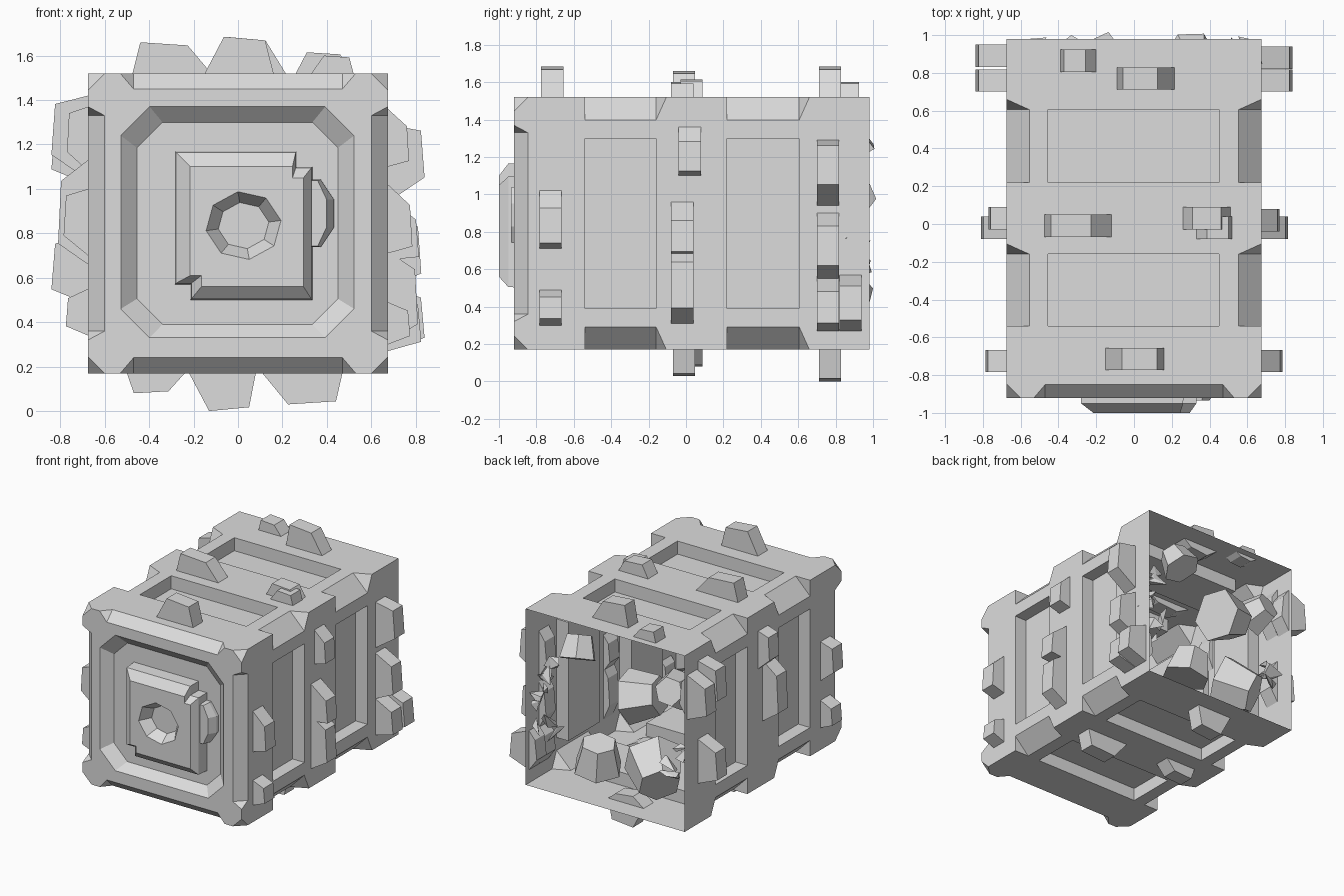
import bpy, bmesh, math, random
from mathutils import Vector, Matrix, Euler

random.seed(11)
cube = bpy.data.objects.get("Cube")
if cube:
    bpy.data.objects.remove(cube, do_unlink=True)

GREY = (0.72, 0.72, 0.72, 1)
stone = bpy.data.materials.new("stone grey")
stone.use_nodes = True
stone.diffuse_color = GREY
stone.node_tree.nodes["Principled BSDF"].inputs["Base Color"].default_value = GREY

# Overall box: half width, front, back, bottom, top
W, FRONT, BACK, LOW, HIGH = 0.675, -0.92, 0.98, 0.17, 1.52
BAYS = [(-0.54, -0.16), (0.22, 0.605)]


def add(name, bm):
    bmesh.ops.recalc_face_normals(bm, faces=bm.faces)
    mesh = bpy.data.meshes.new(name)
    bm.to_mesh(mesh)
    bm.free()
    mesh.materials.append(stone)
    obj = bpy.data.objects.new(name, mesh)
    bpy.context.collection.objects.link(obj)
    return obj


def hull(name, points):
    bm = bmesh.new()
    for p in points:
        bm.verts.new(p)
    result = bmesh.ops.convex_hull(bm, input=bm.verts)
    bmesh.ops.delete(bm, geom=result["geom_interior"], context="VERTS")
    bmesh.ops.dissolve_limit(bm, angle_limit=0.01, verts=bm.verts, edges=bm.edges)
    return add(name, bm)


def box(name, x0, x1, y0, y1, z0, z1):
    return hull(name, [(x, y, z) for x in (x0, x1) for y in (y0, y1) for z in (z0, z1)])


def loft(name, rings):
    """Join rings of (x, z) points, each given with its y, and cap both ends."""
    bm = bmesh.new()
    loops = [[bm.verts.new((x, y, z)) for x, z in pts] for y, pts in rings]
    count = len(loops[0])
    for a, b in zip(loops, loops[1:]):
        for i in range(count):
            j = (i + 1) % count
            bm.faces.new((a[i], a[j], b[j], b[i]))
    bm.faces.new(loops[0])
    bm.faces.new(loops[-1])
    return add(name, bm)


def cut(target, cutters):
    for cutter in cutters:
        cutter.hide_render = True
        mod = target.modifiers.new("cut", "BOOLEAN")
        mod.object = cutter
        mod.operation = "DIFFERENCE"
        mod.solver = "EXACT"
    graph = bpy.context.evaluated_depsgraph_get()
    mesh = bpy.data.meshes.new_from_object(target.evaluated_get(graph))
    target.modifiers.clear()
    target.data = mesh
    for cutter in cutters:
        bpy.data.objects.remove(cutter, do_unlink=True)


def edge_notch(axis, corner, inward, t0, t1, flare0, flare1, d):
    """Wedge that chamfers part of a box edge, with optional flared ends."""
    others = [i for i in range(3) if i != axis]
    mid = [c + s * d / 2 for c, s in zip(corner, inward)]
    points = []
    for end, flare in ((t0, -2 * flare0), (t1, 2 * flare1)):
        for k in range(3):
            p = [c + (s * d if k == i else 0) for i, (c, s) in enumerate(zip(corner, inward))]
            v = Vector((0, 0, 0))
            v[axis] = end + (flare if k == 2 else 0)
            for i, o in enumerate(others):
                v[o] = mid[i] + 2 * (p[i] - mid[i])
            points.append(v)
    return hull("notch cutter", points)


def octagon(x0, x1, z0, z1, c):
    return [(x0 + c, z0), (x1 - c, z0), (x1, z0 + c), (x1, z1 - c),
            (x1 - c, z1), (x0 + c, z1), (x0, z1 - c), (x0, z0 + c)]


def ring(cx, cz, rx, rz, turn=0.15):
    angles = [turn + i * math.tau / 8 for i in range(8)]
    return [(cx + rx * math.cos(a), cz + rz * math.sin(a)) for a in angles]


# Crate shell with recessed bays and notched edges
shell = box("crate_shell", -W, W, FRONT, BACK, LOW, HIGH)
cutters = []
for y0, y1 in BAYS:
    for s in (-1, 1):
        side = sorted((s * (W - 0.1), s * (W + 0.1)))
        cutters.append(box("bay cutter", *side, y0, y1, 0.39, 1.3))
        for z, dz in ((LOW, 1), (HIGH, -1)):
            cutters.append(edge_notch(1, (s * W, z), (-s, dz), y0, y1, 0, 0.055, 0.122))
    for z in (LOW, HIGH):
        cutters.append(box("bay cutter", -0.455, 0.45, y0, y1, z - 0.1, z + 0.1))
for z, dz in ((LOW, 1), (HIGH, -1)):
    cutters.append(edge_notch(0, (FRONT, z), (1, dz), -0.47, 0.47, 0.06, 0.06, 0.07))
for s in (-1, 1):
    cutters.append(edge_notch(2, (s * W, FRONT), (-s, 1), 0.36, 1.33, 0.04, 0.04, 0.075))
    for z, dz in ((LOW, -1), (HIGH, 1)):
        signs = Vector((s, -1, dz))
        apex = Vector((s * W, FRONT, z)) + signs * 0.05
        legs = [apex - Vector([signs[i] * 0.225 if i == k else 0 for i in range(3)])
                for k in range(3)]
        cutters.append(hull("corner cutter", [apex] + legs))
cutters.append(loft("front cutter", [
    (FRONT - 0.065, octagon(-0.6, 0.595, 0.27, 1.44, 0.145)),
    (FRONT + 0.065, octagon(-0.455, 0.45, 0.39, 1.3, 0.115))]))
cut(shell, cutters)

# Leave the back open
bm = bmesh.new()
bm.from_mesh(shell.data)
rear = [f for f in bm.faces if f.calc_center_median().y > BACK - 0.001]
bmesh.ops.delete(bm, geom=rear, context="FACES")
bm.to_mesh(shell.data)
bm.free()


# Front block with two stepped corners and a round socket
def stepped(x0, x1, z0, z1, n):
    return [(x0 + n, z0), (x1, z0), (x1, z1 - n), (x1 - n, z1 - n),
            (x1 - n, z1), (x0, z1), (x0, z0 + n), (x0 + n, z0 + n)]


block = loft("front_block", [
    (-0.84, stepped(-0.285, 0.335, 0.5, 1.17, 0.07)),
    (-0.95, stepped(-0.28, 0.33, 0.505, 1.165, 0.07)),
    (-1.0, stepped(-0.215, 0.295, 0.56, 1.1, 0.05))])
cut(block, [loft("socket cutter", [(-1.05, ring(0.025, 0.835, 0.205, 0.185)),
                                   (-0.92, ring(0.025, 0.835, 0.115, 0.105))])])
loft("side_knob", [(-0.84, ring(0.33, 0.89, 0.11, 0.165, math.pi / 8)),
                   (-0.88, ring(0.33, 0.89, 0.11, 0.165, math.pi / 8)),
                   (-0.935, ring(0.33, 0.89, 0.075, 0.16, math.pi / 8))])


# Rock slabs set through the walls: low end, high end, height, y, lean
def rocks(name, place, rows):
    for lo, hi, h, y, lean in rows:
        w = hi - lo
        profile = [(lo, 0), (lo + w * lean, h), (hi - w * (0.4 - lean), h * 0.9),
                   (hi, 0), (hi - w * 0.2, -h * 0.3), (lo + w * 0.3, -h * 0.4)]
        pts = [place(u, v) for u, v in profile]
        loft(name, [(y - 0.059, pts), (y + 0.059, pts)])


rocks("top_rock", lambda u, v: (u, HIGH + v), [
    (-0.475, -0.12, 0.14, -0.01, 0.1), (-0.15, 0.16, 0.165, -0.715, 0.28),
    (-0.09, 0.215, 0.165, 0.77, 0.1), (0.26, 0.51, 0.095, 0.03, 0.2),
    (0.33, 0.52, 0.08, -0.02, 0.3), (-0.39, -0.2, 0.08, 0.865, 0.1)])
rocks("bottom_rock", lambda u, v: (u, LOW - v), [
    (-0.22, 0.08, 0.17, 0.77, 0.3), (0.11, 0.47, 0.14, -0.01, 0.32),
    (-0.5, -0.24, 0.09, 0.03, 0.12)])
rocks("right_rock", lambda u, v: (W + v, u), [
    (0.71, 1.02, 0.11, -0.725, 0.1), (0.3, 0.49, 0.1, -0.725, 0.2),
    (1.1, 1.36, 0.095, 0.02, 0.1), (0.68, 0.96, 0.14, -0.02, 0.05),
    (0.31, 0.72, 0.135, -0.02, 0.2), (0.94, 1.29, 0.165, 0.76, 0.32),
    (0.55, 0.9, 0.15, 0.76, 0.2), (0.27, 0.55, 0.15, 0.76, 0.15),
    (0.27, 0.57, 0.165, 0.88, 0.2)])
rocks("left_rock", lambda u, v: (-W - v, u), [
    (0.7, 1.0, 0.11, -0.725, 0.3), (0.34, 0.55, 0.1, -0.725, 0.2),
    (1.08, 1.37, 0.095, 0.03, 0.3), (0.66, 1.13, 0.135, -0.02, 0.2),
    (1.04, 1.42, 0.165, 0.76, 0.3), (0.48, 0.82, 0.165, 0.76, 0.2),
    (1.02, 1.36, 0.165, 0.89, 0.2)])


# Loose rubble heaped in the open back
def chunk(name, centre, radius):
    bm = bmesh.new()
    bmesh.ops.create_cone(bm, cap_ends=True, segments=6, radius1=radius,
                          radius2=radius * 0.7, depth=radius * 1.2)
    spin = Euler([random.uniform(0, math.tau) for _ in range(3)]).to_matrix().to_4x4()
    bmesh.ops.transform(bm, matrix=Matrix.Translation(centre) @ spin, verts=bm.verts)
    add(name, bm)


for centre, radius in [((0.31, 0.86, 1.28), 0.14), ((0.17, 0.82, 0.47), 0.18),
                       ((-0.31, 0.8, 0.47), 0.22), ((-0.21, 0.8, 1.02), 0.2),
                       ((-0.48, 0.84, 1.15), 0.15)]:
    chunk("inner_rubble", centre, radius)

# Broken shards along the inner walls
for s, count in ((-1, 4), (1, 9)):
    for i in range(count):
        z = 0.55 + i * 0.07
        centre = Vector((s * random.uniform(0.5, 0.62), random.uniform(0.84, 0.94), z))
        hull("inner_shard", [centre + Vector([random.uniform(-0.07, 0.07) for _ in range(3)])
                             for _ in range(6)])
